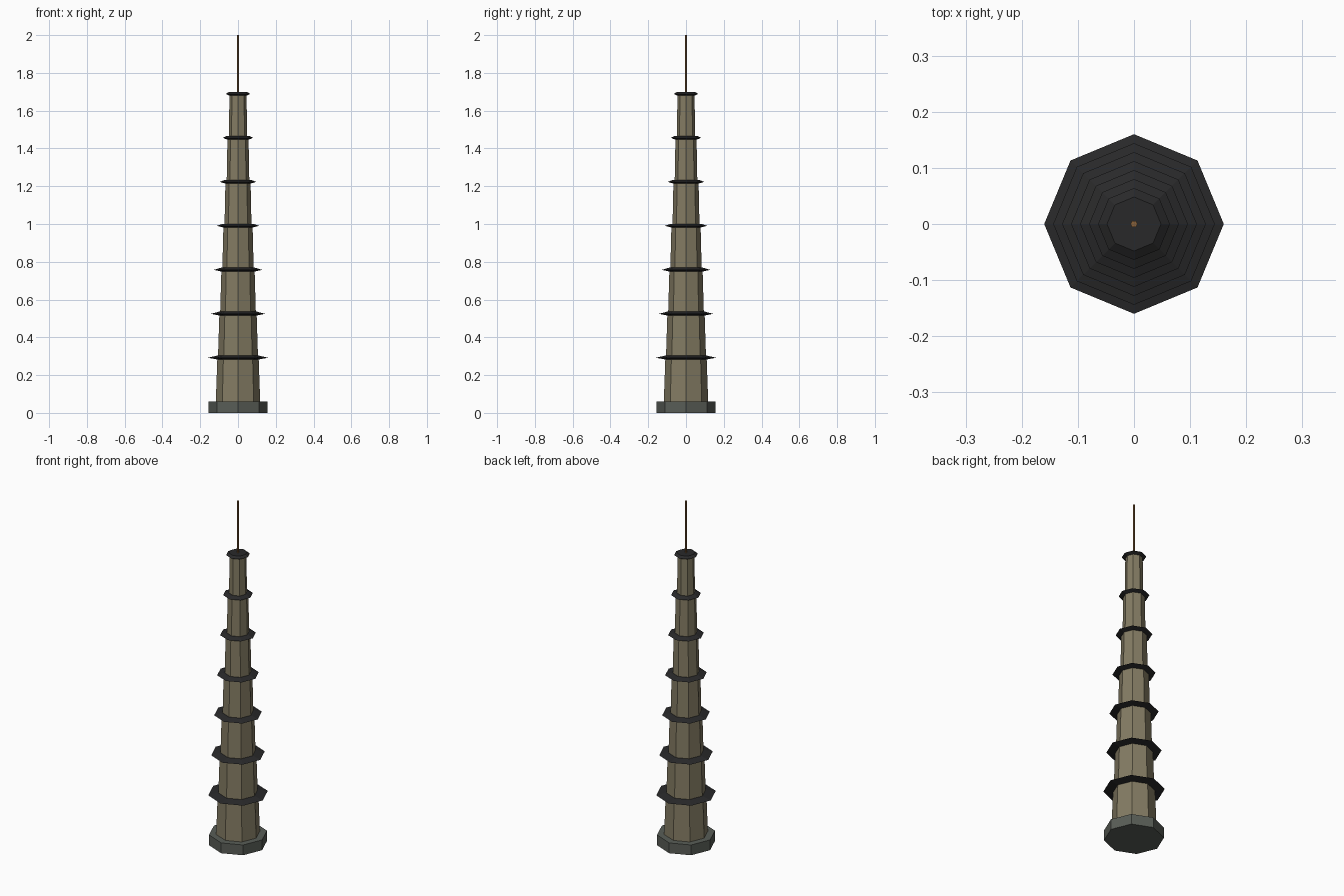
import bpy, bmesh, math

if "Cube" in bpy.data.objects:
    bpy.data.objects.remove(bpy.data.objects["Cube"])

def material(name, rgb):
    m = bpy.data.materials.new(name)
    m.diffuse_color = (*rgb, 1)
    m.use_nodes = True
    m.node_tree.nodes["Principled BSDF"].inputs["Base Color"].default_value = m.diffuse_color
    return m

STONE = material("grey_stone", (0.10, 0.11, 0.095))
BRICK = material("tan_brick", (0.23, 0.20, 0.125))
TILE = material("black_tile", (0.022, 0.022, 0.023))
BRONZE = material("bronze", (0.25, 0.12, 0.04))

def lathe(name, profile, mat, sides=8):
    """Stack rings of (radius, z) into a closed flat-faced solid."""
    bm = bmesh.new()
    rings = [[bm.verts.new((r * math.cos(math.tau * k / sides),
                            r * math.sin(math.tau * k / sides), z))
              for k in range(sides)] for r, z in profile]
    for a, b in zip(rings, rings[1:]):
        for k in range(sides):
            n = (k + 1) % sides
            bm.faces.new((a[k], a[n], b[n], b[k]))
    bm.faces.new(rings[0][::-1])
    bm.faces.new(rings[-1])
    mesh = bpy.data.meshes.new(name)
    bm.to_mesh(mesh)
    bm.free()
    mesh.materials.append(mat)
    ob = bpy.data.objects.new(name, mesh)
    bpy.context.collection.objects.link(ob)

# Plinth
lathe("plinth", [(0.156, 0), (0.156, 0.06)], STONE)

# Seven tapering storeys, each capped by a thin pointed eave
STOREYS, H = 7, 0.2328
for i in range(STOREYS):
    z0 = 0.06 + H * i
    z1 = z0 + H
    r0 = 0.1175 - 0.0115 * i
    r1 = r0 * 0.93
    eave = 0.16 - 0.016 * i
    lathe(f"storey_{i + 1}", [(r0, z0), (r1, z1)], BRICK)
    lathe(f"eave_{i + 1}", [(r1, z1 - 0.01), (eave, z1 - 0.001), (r1 + 0.003, z1 + 0.01)], TILE)

# Spire
lathe("spire", [(0.0065, 1.69), (0.0065, 2.0)], BRONZE, 6)
